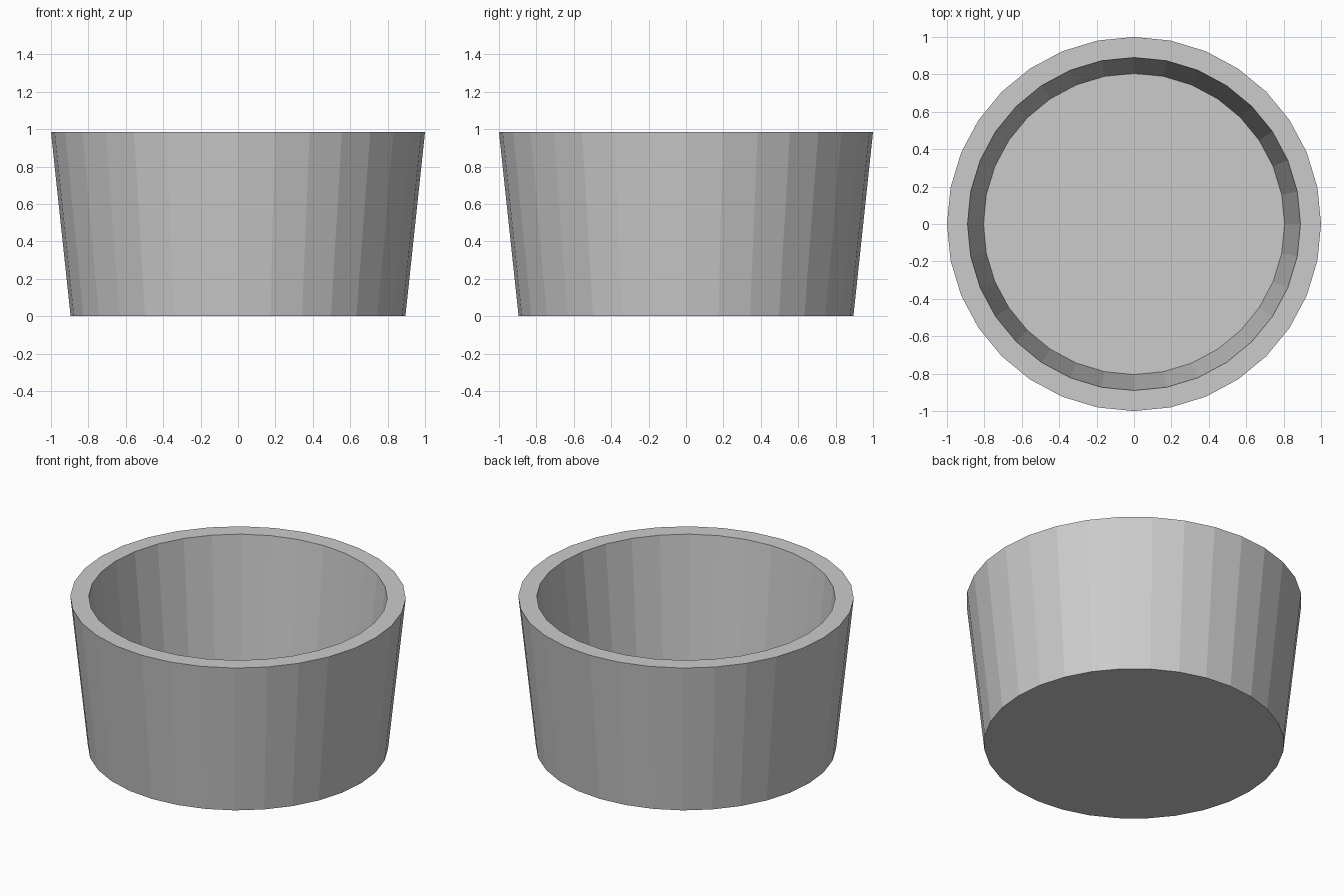
import bpy, bmesh
from math import cos, sin, pi

if "Cube" in bpy.data.objects:
    bpy.data.objects.remove(bpy.data.objects["Cube"])

SIDES = 32
# Radius and height: outer base, outer rim, inner rim, inner floor
PROFILE = [(0.895, 0.0), (1.0, 0.985), (0.89, 0.985), (0.805, 0.19)]

bm = bmesh.new()
rings = [[bm.verts.new((r * cos(2 * pi * i / SIDES), r * sin(2 * pi * i / SIDES), z))
          for i in range(SIDES)] for r, z in PROFILE]

# Outer wall, flat rim, inner wall
for a, b in zip(rings, rings[1:]):
    for i in range(SIDES):
        j = (i + 1) % SIDES
        bm.faces.new((a[i], a[j], b[j], b[i]))

# Underside and inner floor
bm.faces.new(rings[0][::-1])
bm.faces.new(rings[-1])
bmesh.ops.recalc_face_normals(bm, faces=bm.faces[:])

mesh = bpy.data.meshes.new("tapered_bowl")
bm.to_mesh(mesh)
bm.free()
bowl = bpy.data.objects.new("tapered_bowl", mesh)
bpy.context.collection.objects.link(bowl)
